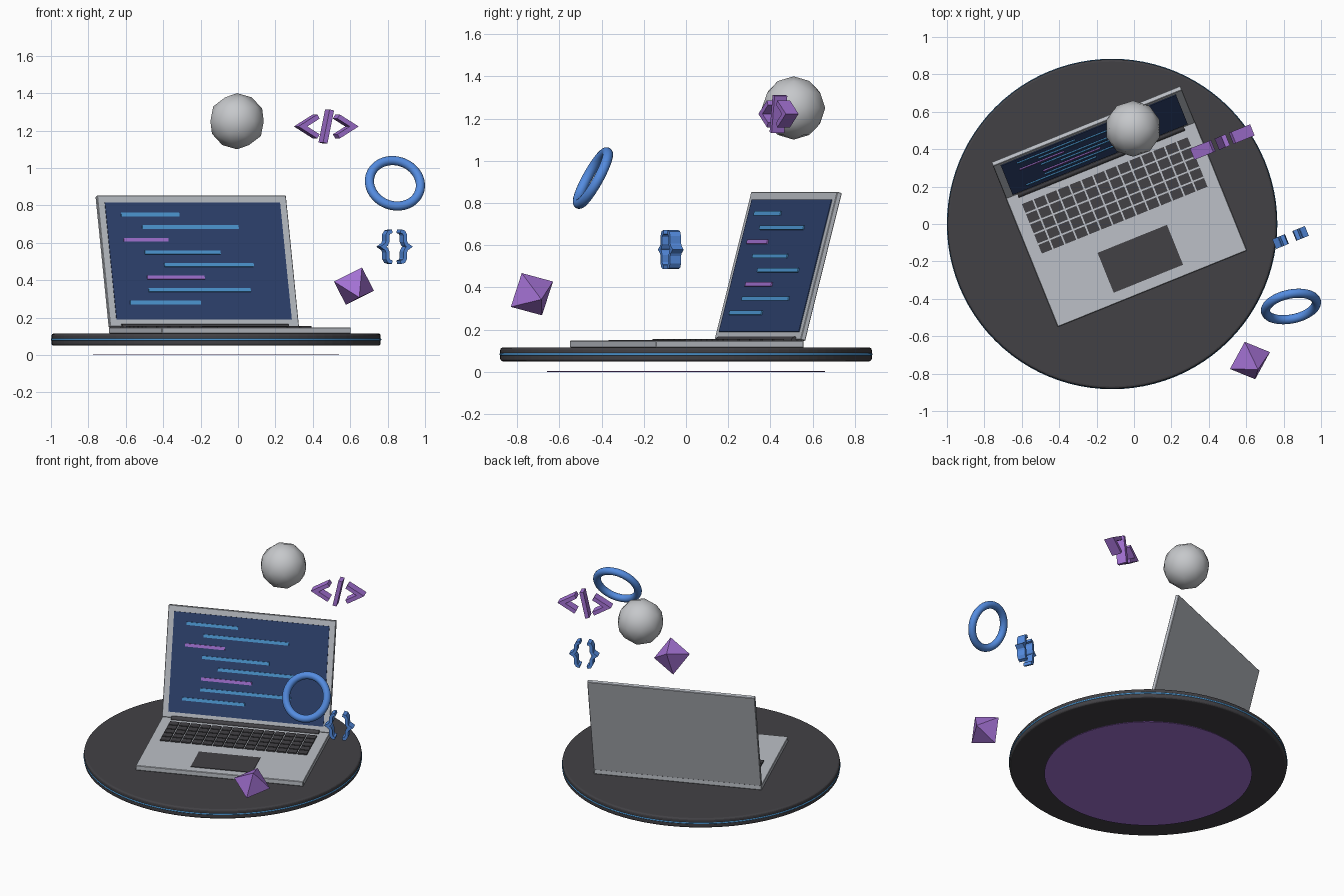
import bpy, bmesh, math
from mathutils import Matrix, Vector

if "Cube" in bpy.data.objects:
    bpy.data.objects.remove(bpy.data.objects["Cube"])


def srgb(r, g, b):
    return tuple(((c / 255 + 0.055) / 1.055) ** 2.4 for c in (r, g, b)) + (1,)


def material(name, *rgb):
    m = bpy.data.materials.new(name)
    m.diffuse_color = srgb(*rgb)
    m.use_nodes = True
    m.node_tree.nodes["Principled BSDF"].inputs["Base Color"].default_value = m.diffuse_color
    return m


SILVER = material("silver", 188, 192, 199)
CHARCOAL = material("charcoal", 66, 65, 69)
NAVY = material("navy", 46, 67, 112)
LINE_BLUE = material("line blue", 78, 154, 214)
BLUE = material("blue", 84, 140, 224)
PURPLE = material("purple", 164, 114, 212)
PALE = material("pale grey", 198, 200, 203)

T = Matrix.Translation
TURN = Matrix.Rotation(math.radians(22), 4, 'Z')


def finish(name, bm, mat, matrix=Matrix(), smooth=False):
    bmesh.ops.transform(bm, matrix=matrix, verts=bm.verts)
    bmesh.ops.recalc_face_normals(bm, faces=bm.faces)
    me = bpy.data.meshes.new(name)
    bm.to_mesh(me)
    bm.free()
    me.materials.append(mat)
    ob = bpy.data.objects.new(name, me)
    bpy.context.collection.objects.link(ob)
    if smooth:
        for p in me.polygons:
            p.use_smooth = True
    return ob


def add_box(bm, centre, size):
    bmesh.ops.create_cube(bm, size=1, matrix=T(centre) @ Matrix.Diagonal((*size, 1)))


def box(name, centre, size, mat, matrix, bevel=0):
    bm = bmesh.new()
    add_box(bm, centre, size)
    if bevel:
        bmesh.ops.bevel(bm, geom=bm.edges[:], offset=bevel, segments=1, affect='EDGES')
    return finish(name, bm, mat, matrix)


def disc(name, radius, z0, z1, mat, bevel=0):
    bm = bmesh.new()
    bmesh.ops.create_cone(bm, cap_ends=True, segments=96, radius1=radius, radius2=radius, depth=z1 - z0)
    if bevel:
        rims = [e for e in bm.edges if abs(e.verts[0].co.z - e.verts[1].co.z) < 1e-5]
        bmesh.ops.bevel(bm, geom=rims, offset=bevel, segments=3, profile=0.5, affect='EDGES')
    return finish(name, bm, mat, T((-0.117, 0, (z0 + z1) / 2)))


def torus(name, major, minor, mat, matrix, n=64, k=16):
    bm = bmesh.new()
    rings = []
    for i in range(n):
        a = 2 * math.pi * i / n
        rings.append([bm.verts.new(((major + minor * math.cos(b)) * math.cos(a),
                                    (major + minor * math.cos(b)) * math.sin(a), minor * math.sin(b)))
                      for b in (2 * math.pi * j / k for j in range(k))])
    for i in range(n):
        r, s = rings[i], rings[(i + 1) % n]
        for j in range(k):
            bm.faces.new((r[j], s[j], s[(j + 1) % k], r[(j + 1) % k]))
    return finish(name, bm, mat, matrix, True)


def add_stroke(bm, path, width, depth):
    """Mitred band along an x-z path, extruded along y."""
    pts = [Vector(p) for p in path]
    sections = []
    for i, p in enumerate(pts):
        d1 = (p - pts[i - 1]).normalized() if i else (pts[1] - p).normalized()
        d2 = (pts[i + 1] - p).normalized() if i < len(pts) - 1 else d1
        n1 = Vector((-d1.y, d1.x))
        m = (n1 + Vector((-d2.y, d2.x))).normalized()
        m *= width / 2 / max(m.dot(n1), 0.4)
        sections.append([bm.verts.new((p.x + s * m.x, y * depth / 2, p.y + s * m.y))
                         for s, y in ((-1, -1), (1, -1), (1, 1), (-1, 1))])
    for a, b in zip(sections, sections[1:]):
        for j in range(4):
            bm.faces.new((a[j], b[j], b[(j + 1) % 4], a[(j + 1) % 4]))
    bm.faces.new(sections[0])
    bm.faces.new(sections[-1])


# Round stand: dark platform, blue rim strip, purple disc below
disc("platform", 0.88, 0.05, 0.115, CHARCOAL, 0.012)
torus("rim_strip", 0.877, 0.0065, LINE_BLUE, T((-0.117, 0, 0.083)), 96, 8)
disc("under_glow_disc", 0.658, 0, 0.004, PURPLE)

# Laptop body, in a frame turned 22 degrees
LAP = T((-0.043, 0.004, 0)) @ TURN
box("laptop_base", (0, 0, 0.1315), (1.09, 0.755, 0.033), SILVER, LAP, 0.003)
box("trackpad", (0, -0.205, 0.149), (0.4, 0.23, 0.005), CHARCOAL, LAP)

# Keyboard grid
bm = bmesh.new()
COLS, ROWS = 14, 5
for c in range(COLS):
    for r in range(ROWS):
        add_box(bm, (-0.4475 + c * 0.895 / (COLS - 1), 0.043 + r * 0.235 / (ROWS - 1), 0.151),
                (0.06, 0.05, 0.01))
finish("keys", bm, CHARCOAL, LAP)

# Hinge barrel
bm = bmesh.new()
bmesh.ops.create_cone(bm, cap_ends=True, segments=20, radius1=0.017, radius2=0.017, depth=0.96)
finish("hinge", bm, CHARCOAL, LAP @ T((0, 0.358, 0.15)) @ Matrix.Rotation(math.pi / 2, 4, 'Y'))

# Lid leaning back 15 degrees: x across, z up the lid, y = 0 on its front
LID = LAP @ T((0, 0.361, 0.153)) @ Matrix.Rotation(math.radians(-15), 4, 'X')
box("lid", (0, 0.0125, 0.3625), (1.09, 0.025, 0.725), SILVER, LID, 0.003)
box("screen", (0, -0.001, 0.362), (1.01, 0.006, 0.648), NAVY, LID)

# Code lines on the screen: start, end measured from the left screen edge
LINES = [(0.085, 0.42), (0.20, 0.755), (0.085, 0.343), (0.20, 0.636),
         (0.306, 0.82), (0.20, 0.53), (0.20, 0.788), (0.087, 0.493)]
for i, (a, b) in enumerate(LINES):
    box(f"code_line_{i + 1}", ((a + b) / 2 - 0.505, -0.006, 0.617 - i * 0.0696),
        (b - a, 0.008, 0.02), PURPLE if i in (2, 5) else LINE_BLUE, LID)

# Floating low-poly ball
bm = bmesh.new()
bmesh.ops.create_icosphere(bm, subdivisions=2, radius=0.15)
finish("floating_ball", bm, PALE, T((-0.005, 0.51, 1.25)), True)

# Floating octahedron from three half axes
bm = bmesh.new()
for axis in ((0.043, -0.048, 0.1), (-0.028, 0.1, 0.06), (-0.107, -0.045, 0.025)):
    for s in (1, -1):
        bm.verts.new(Vector(axis) * s)
bmesh.ops.convex_hull(bm, input=bm.verts[:])
finish("floating_octahedron", bm, PURPLE, T((0.62, -0.73, 0.368)))

# Floating ring
tilt = Vector((0.18, -0.86, 0.48)).to_track_quat('Z', 'Y').to_matrix().to_4x4()
torus("floating_ring", 0.1385, 0.0245, BLUE, T((0.839, -0.441, 0.918)) @ tilt)

# Floating angle brackets with slash
bm = bmesh.new()
for s in (-1, 1):
    add_stroke(bm, [(s * 0.058, 0.053), (s * 0.148, 0), (s * 0.058, -0.053)], 0.026, 0.065)
add_stroke(bm, [(-0.019, -0.088), (0.019, 0.088)], 0.026, 0.065)
finish("floating_angle_brackets", bm, PURPLE, T((0.472, 0.438, 1.222)) @ TURN)

# Floating curly brackets
bm = bmesh.new()
half = [(0.024, 0.083), (0.042, 0.078), (0.051, 0.062), (0.051, 0.028), (0.058, 0.012)]
for s in (-1, 1):
    path = half + [(0.076, 0)] + [(x, -z) for x, z in reversed(half)]
    add_stroke(bm, [(s * x, z) for x, z in path], 0.02, 0.056)
finish("floating_curly_brackets", bm, BLUE, T((0.837, -0.072, 0.579)) @ TURN)
